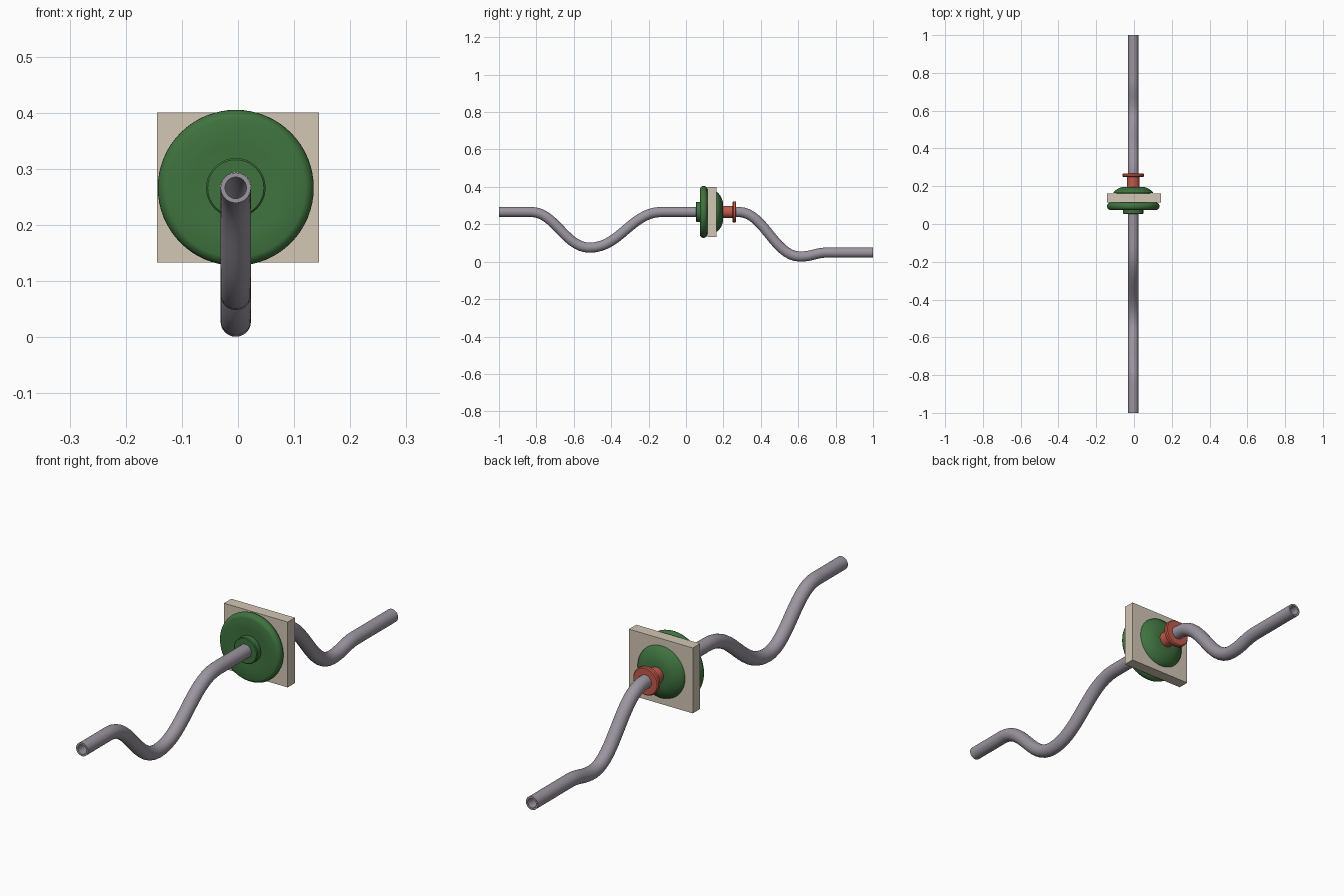
import bpy, bmesh, math
from mathutils import Vector
from mathutils.geometry import interpolate_bezier

if "Cube" in bpy.data.objects:
    bpy.data.objects.remove(bpy.data.objects["Cube"])

CX, CZ = -0.004, 0.266   # common axis of hose and fittings


def material(name, rgb):
    m = bpy.data.materials.new(name)
    m.diffuse_color = (*rgb, 1)
    m.use_nodes = True
    m.node_tree.nodes["Principled BSDF"].inputs["Base Color"].default_value = m.diffuse_color
    return m


def loft(name, rings, mat, closed):
    """Join equal-sized closed rings with quads; closed also joins last to first."""
    bm = bmesh.new()
    vs = [[bm.verts.new(p) for p in r] for r in rings]
    n = len(vs[0])
    pairs = list(zip(vs, vs[1:])) + ([(vs[-1], vs[0])] if closed else [])
    for a, b in pairs:
        for i in range(n):
            j = (i + 1) % n
            bm.faces.new((a[i], a[j], b[j], b[i]))
    bmesh.ops.recalc_face_normals(bm, faces=bm.faces)
    me = bpy.data.meshes.new(name)
    bm.to_mesh(me)
    bm.free()
    ob = bpy.data.objects.new(name, me)
    bpy.context.collection.objects.link(ob)
    me.materials.append(mat)
    bpy.ops.object.select_all(action='DESELECT')
    ob.select_set(True)
    bpy.context.view_layer.objects.active = ob
    bpy.ops.object.shade_smooth_by_angle(angle=math.radians(35))
    return ob


def circle(r, y, n):
    return [(CX + r * math.cos(2 * math.pi * i / n), y,
             CZ + r * math.sin(2 * math.pi * i / n)) for i in range(n)]


def lathe(name, profile, mat, n=64):
    """Revolve a closed (radius, y) profile around the hose axis."""
    return loft(name, [circle(r, y, n) for r, y in profile], mat, True)


green = material("green_rubber", (0.05, 0.17, 0.05))
red = material("red_plastic", (0.55, 0.10, 0.07))
grey = material("hose_grey", (0.33, 0.30, 0.35))
beige = material("panel_beige", (0.65, 0.57, 0.46))

# Hose: hollow tube swept along a wavy path in the y-z plane
keys = [(-1, CZ), (-0.83, CZ), (-0.515, 0.075), (-0.13, CZ),
        (0.28, CZ), (0.61, 0.0275), (0.76, 0.049), (1, 0.049)]
path = []
for (y0, z0), (y1, z1) in zip(keys, keys[1:]):
    h = (y1 - y0) * 0.42
    pts = interpolate_bezier(Vector((0, y0, z0)), Vector((0, y0 + h, z0)),
                             Vector((0, y1 - h, z1)), Vector((0, y1, z1)), 16)
    path += pts if not path else pts[1:]


def sweep_ring(i, r, n=32):
    t = (path[min(i + 1, len(path) - 1)] - path[max(i - 1, 0)]).normalized()
    if i in (0, len(path) - 1):
        t = Vector((0, 1, 0))
    up = Vector((0, -t.z, t.y))
    c = path[i] + Vector((CX, 0, 0))
    return [c + Vector((r * math.cos(a), 0, 0)) + up * (r * math.sin(a))
            for a in (2 * math.pi * k / n for k in range(n))]


ids = range(len(path))
loft("hose", [sweep_ring(i, 0.027) for i in ids]
     + [sweep_ring(i, 0.019) for i in reversed(ids)], grey, True)

# Grommet: front collar, rounded flange, groove in the panel, domed back
rim = [(0.119 + 0.02 * math.cos(a), 0.094 + 0.02 * math.sin(a))
       for a in (math.radians(d) for d in range(-75, 91, 15))]
lathe("grommet", [(0.0272, 0.053), (0.050, 0.053), (0.053, 0.056), (0.053, 0.078),
                  (0.08, 0.077)] + rim +
      [(0.088, 0.114), (0.088, 0.163), (0.106, 0.163), (0.104, 0.169),
       (0.092, 0.180), (0.075, 0.190), (0.055, 0.197), (0.0272, 0.197)], green)

# Retaining bush: neck and end flange
lathe("retaining_bush", [(0.0272, 0.195), (0.032, 0.195), (0.032, 0.249), (0.053, 0.249),
                         (0.057, 0.253), (0.057, 0.264), (0.053, 0.268),
                         (0.0272, 0.268)], red)

# Panel: square plate with a round hole, outline projected from the hole angles
x0, x1, z0, z1, ya, yb = -0.144, 0.144, 0.133, 0.400, 0.115, 0.162
corners = [math.atan2(z - CZ, x - CX) for x in (x0, x1) for z in (z0, z1)]
angles = sorted([2 * math.pi * (k + 0.5) / 64 - math.pi for k in range(64)] + corners)


def edge(a):
    c, s = math.cos(a), math.sin(a)
    d = min(((x1 if c > 0 else x0) - CX) / c, ((z1 if s > 0 else z0) - CZ) / s)
    return CX + d * c, CZ + d * s


outer = [edge(a) for a in angles]
inner = [(CX + 0.088 * math.cos(a), CZ + 0.088 * math.sin(a)) for a in angles]
loft("panel", [[(x, y, z) for x, z in ring] for ring, y in
               ((outer, ya), (outer, yb), (inner, yb), (inner, ya))], beige, True)
